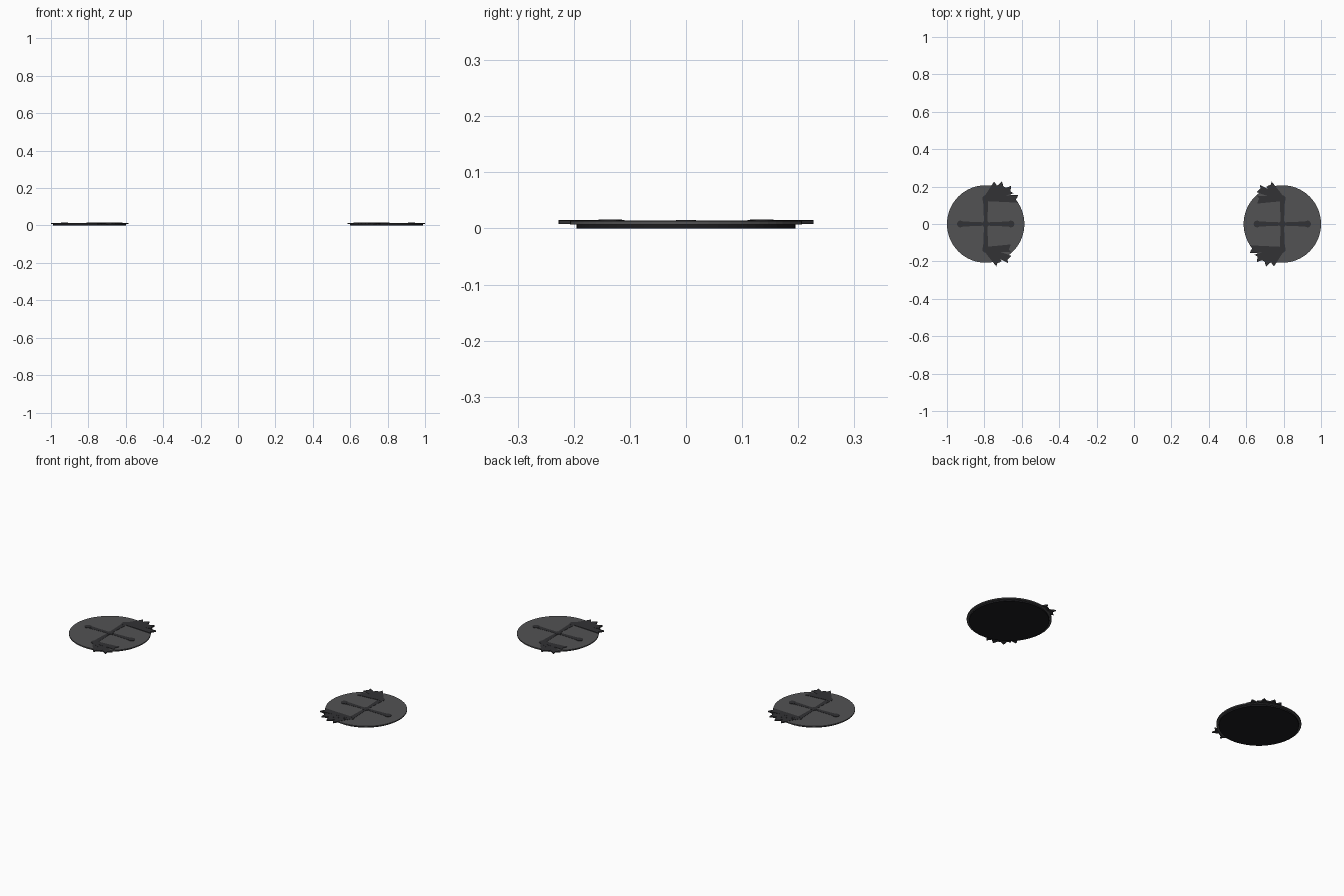
import bpy, bmesh, math
from mathutils import Matrix

if "Cube" in bpy.data.objects:
    bpy.data.objects.remove(bpy.data.objects["Cube"])


def mat(name, c):
    m = bpy.data.materials.new(name)
    m.diffuse_color = (*c, 1)
    m.use_nodes = True
    m.node_tree.nodes["Principled BSDF"].inputs["Base Color"].default_value = m.diffuse_color
    return m


GREY = mat("slate", (0.085, 0.085, 0.088))
DARK = mat("dark_metal", (0.032, 0.032, 0.035))
BASE = mat("base_black", (0.012, 0.012, 0.014))
CX, ARM = 0.793, 0.135


def finish(bm, name, m, turn):
    # place on the left pad, or turn half a circle about z for the right pad
    bmesh.ops.translate(bm, verts=bm.verts, vec=(-CX, 0, 0))
    bmesh.ops.rotate(bm, verts=bm.verts, cent=(0, 0, 0), matrix=Matrix.Rotation(turn, 3, 'Z'))
    bmesh.ops.recalc_face_normals(bm, faces=bm.faces)
    me = bpy.data.meshes.new(name)
    bm.to_mesh(me)
    bm.free()
    me.materials.append(m)
    bpy.context.collection.objects.link(bpy.data.objects.new(name, me))


def prism(bm, pts, z0, z1):
    f = bm.faces.new([bm.verts.new((x, y, z0)) for x, y in pts])
    r = bmesh.ops.extrude_face_region(bm, geom=[f])
    top = [v for v in r['geom'] if isinstance(v, bmesh.types.BMVert)]
    bmesh.ops.translate(bm, verts=top, vec=(0, 0, z1 - z0))


def circle(x, y, r, n):
    return [(x + r * math.cos(math.tau * i / n), y + r * math.sin(math.tau * i / n)) for i in range(n)]


def strip(bm, p, ang, length, w, z0, z1, forked=False):
    c, s = math.cos(ang), math.sin(ang)
    prof = [(0, -w * 0.6), (length, -w), (length, w), (0, w * 0.6)]
    if forked:
        prof[2:2] = [(length * 0.92, -w * 0.25), (length * 0.96, w * 0.3)]
    prism(bm, [(p[0] + u * c - v * s, p[1] + u * s + v * c) for u, v in prof], z0, z1)


for side, turn in (("left", 0), ("right", math.pi)):
    # stepped disc
    bm = bmesh.new()
    prism(bm, circle(0, 0, 0.195, 64), 0, 0.008)
    finish(bm, side + "_base", BASE, turn)
    bm = bmesh.new()
    prism(bm, circle(0, 0, 0.207, 64), 0.0075, 0.0135)
    finish(bm, side + "_disc", GREY, turn)

    # crossed straps
    bm = bmesh.new()
    for k in range(4):
        strip(bm, (0, 0), k * math.pi / 2, ARM, 0.014, 0.013, 0.0145)
    finish(bm, side + "_cross_straps", DARK, turn)

    # studs
    bm = bmesh.new()
    for x, y in ((0, 0), (ARM, 0), (-ARM, 0), (0, ARM), (0, -ARM)):
        prism(bm, circle(x, y, 0.018, 20), 0.013, 0.0155)
    finish(bm, side + "_studs", DARK, turn)

    # ragged strap ends fanning out from two studs
    bm = bmesh.new()
    fans = ((ARM, ((52, 0.1), (37, 0.125), (19, 0.15), (0, 0.175))),
            (-ARM, ((-47, 0.106), (-23, 0.14), (2, 0.135))))
    for y, rays in fans:
        for i, (deg, length) in enumerate(rays):
            strip(bm, (0, y), math.radians(deg), length, 0.021, 0.008, 0.0145 + 0.0005 * i, True)
    finish(bm, side + "_ragged_ends", DARK, turn)
